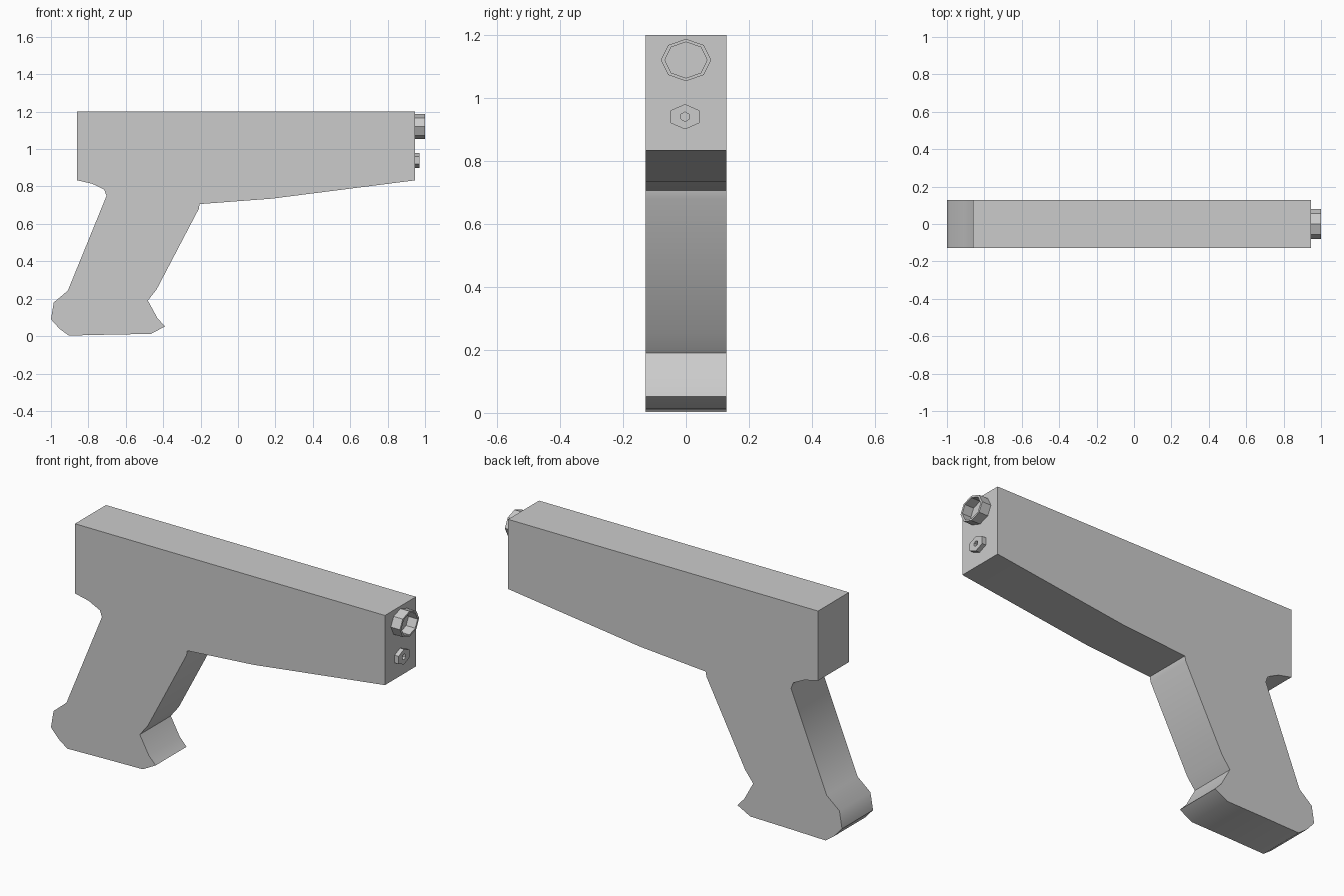
import bpy, bmesh, math

if "Cube" in bpy.data.objects:
    bpy.data.objects.remove(bpy.data.objects["Cube"])

def finish(name, bm, angle=30):
    bmesh.ops.recalc_face_normals(bm, faces=bm.faces)
    me = bpy.data.meshes.new(name)
    bm.to_mesh(me)
    bm.free()
    ob = bpy.data.objects.new(name, me)
    bpy.context.collection.objects.link(ob)
    bpy.ops.object.select_all(action='DESELECT')
    ob.select_set(True)
    bpy.context.view_layer.objects.active = ob
    bpy.ops.object.shade_smooth_by_angle(angle=math.radians(angle))
    return ob

def tube(name, sides, y, z, outer, inner, x0, x1, turn=0):
    """Hollow polygonal tube along x; outer and inner are (ry, rz)."""
    bm = bmesh.new()
    loops = []
    for (ry, rz), x in ((outer, x0), (outer, x1), (inner, x1), (inner, x0)):
        angs = [turn + 2 * math.pi * i / sides for i in range(sides)]
        loops.append([bm.verts.new((x, y + ry * math.cos(a), z + rz * math.sin(a)))
                      for a in angs])
    for k in range(4):
        a, b = loops[k], loops[(k + 1) % 4]
        for i in range(sides):
            j = (i + 1) % sides
            bm.faces.new((a[i], a[j], b[j], b[i]))
    return finish(name, bm)

# Body and grip: one side profile (x, z) extruded across y
profile = [(-0.86, 1.2), (0.947, 1.2), (0.947, 0.833), (0.18, 0.735),
           (-0.205, 0.706), (-0.21, 0.68), (-0.435, 0.25), (-0.482, 0.19),
           (-0.43, 0.095), (-0.39, 0.052), (-0.465, 0.012), (-0.69, 0.008),
           (-0.905, 0.003), (-0.955, 0.04), (-1.0, 0.09), (-0.985, 0.18),
           (-0.91, 0.243), (-0.703, 0.75), (-0.715, 0.783), (-0.78, 0.815),
           (-0.86, 0.833)]
bm = bmesh.new()
side = bm.faces.new([bm.verts.new((x, -0.129, z)) for x, z in profile])
new = bmesh.ops.extrude_face_region(bm, geom=[side])['geom']
bmesh.ops.translate(bm, vec=(0, 0.258, 0),
                    verts=[v for v in new if isinstance(v, bmesh.types.BMVert)])
finish("body_and_grip", bm, 50)

# Octagonal muzzle ring and the small hexagonal guide rod below it
tube("muzzle_ring", 8, 0, 1.12, (0.08, 0.067), (0.067, 0.057), 0.945, 1.0)
tube("guide_rod", 6, -0.003, 0.94, (0.053, 0.04), (0.015, 0.015), 0.945, 0.97,
     math.pi / 6)
